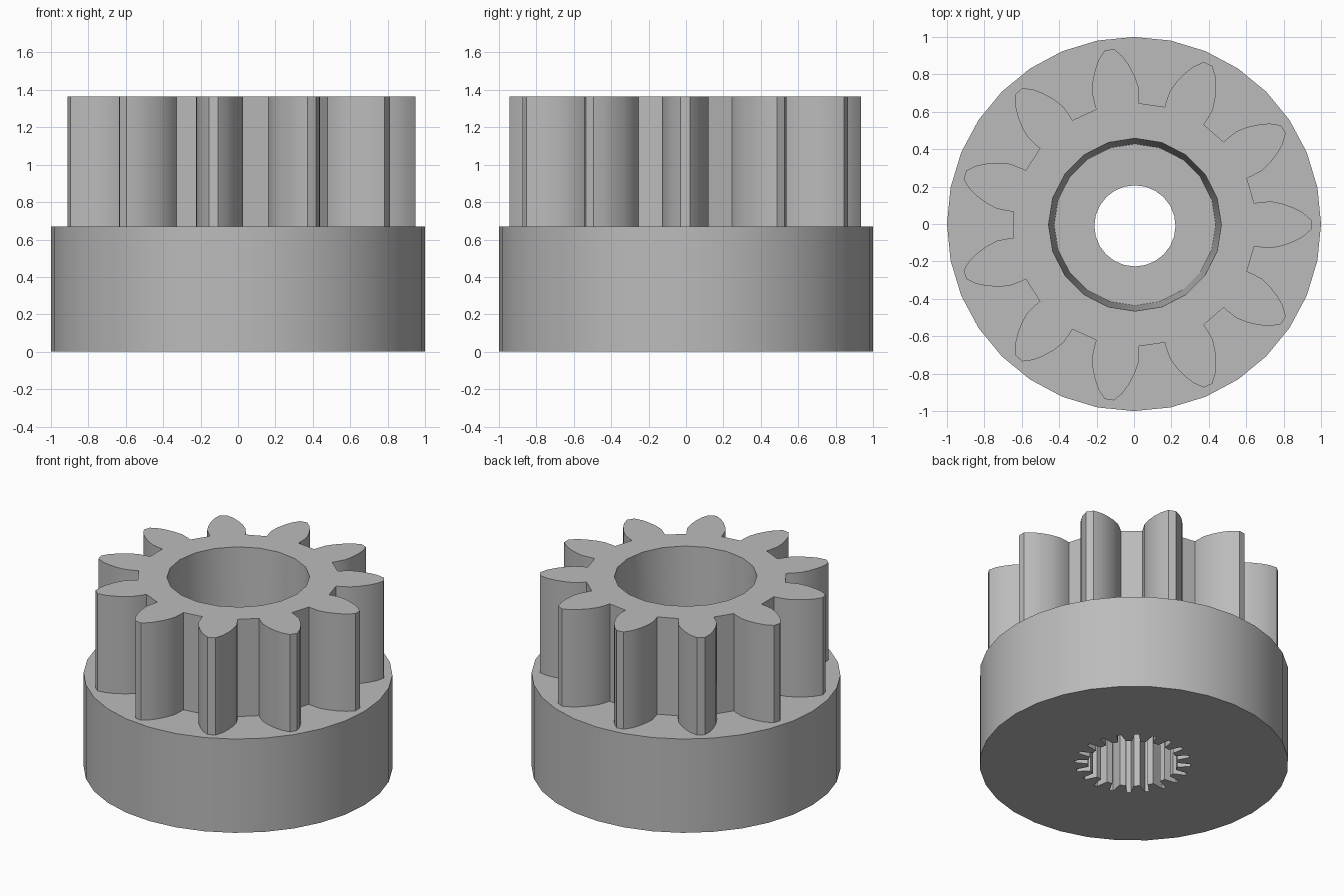
import bpy, bmesh, math

old = bpy.data.objects.get("Cube")
if old:
    bpy.data.objects.remove(old, do_unlink=True)

# One plain steel grey
steel = bpy.data.materials.new("steel grey")
grey = (0.5, 0.5, 0.5, 1)
steel.use_nodes = True
steel.diffuse_color = grey
steel.node_tree.nodes["Principled BSDF"].inputs["Base Color"].default_value = grey


def circle(radius, sides, cx=0.0, cy=0.0):
    step = math.tau / sides
    return [(cx + radius * math.cos(i * step), cy + radius * math.sin(i * step))
            for i in range(sides)]


def toothed(half_tooth, teeth, cx=0.0, cy=0.0):
    """Closed outline from half a tooth (radial, sideways), root to tip."""
    tooth = [(r, -t) for r, t in half_tooth] + list(reversed(half_tooth))
    outline = []
    for k in range(teeth):
        c, s = math.cos(k * math.tau / teeth), math.sin(k * math.tau / teeth)
        outline += [(cx + r * c - t * s, cy + r * s + t * c) for r, t in tooth]
    return outline


def ring(bm, outline, z):
    verts = [bm.verts.new((x, y, z)) for x, y in outline]
    n = len(verts)
    edges = [bm.edges.new((verts[i], verts[(i + 1) % n])) for i in range(n)]
    return verts, edges


def wall(bm, low, high):
    a, b = low[0], high[0]
    n = len(a)
    for i in range(n):
        j = (i + 1) % n
        bm.faces.new((a[i], a[j], b[j], b[i]))


def cap(bm, outer, inner, facing):
    bmesh.ops.triangle_fill(bm, use_beauty=True, edges=outer[1] + inner[1],
                            normal=(0, 0, facing))


def finish(bm, name):
    bmesh.ops.recalc_face_normals(bm, faces=bm.faces[:])
    mesh = bpy.data.meshes.new(name)
    bm.to_mesh(mesh)
    bm.free()
    mesh.materials.append(steel)
    obj = bpy.data.objects.new(name, mesh)
    bpy.context.collection.objects.link(obj)
    bpy.ops.object.select_all(action='DESELECT')
    obj.select_set(True)
    bpy.context.view_layer.objects.active = obj
    bpy.ops.object.shade_smooth_by_angle(angle=math.radians(25))


COLLAR_TOP, SPLINE_TOP, GEAR_TOP = 0.67, 0.5, 1.365

# Collar: round body, splined socket below, narrow shaft hole above
bm = bmesh.new()
rim = circle(1.0, 32)
spline = toothed([(0.29, 0.026), (0.375, 0.014)], 20, 0.005, -0.005)
shaft = circle(0.217, 24, 0.005, -0.01)
rim_low, rim_high = ring(bm, rim, 0), ring(bm, rim, COLLAR_TOP)
spl_low, spl_high = ring(bm, spline, 0), ring(bm, spline, SPLINE_TOP)
hole_low, hole_high = ring(bm, shaft, SPLINE_TOP), ring(bm, shaft, COLLAR_TOP)
wall(bm, rim_low, rim_high)
wall(bm, spl_low, spl_high)
wall(bm, hole_low, hole_high)
cap(bm, rim_low, spl_low, -1)
cap(bm, spl_high, hole_low, -1)
cap(bm, rim_high, hole_high, 1)
finish(bm, "collar")

# Pinion: eleven teeth around a slightly tapered bore
bm = bmesh.new()
half_tooth = [(0.64, 0.115), (0.67, 0.12), (0.73, 0.125), (0.79, 0.113),
              (0.85, 0.091), (0.9, 0.065), (0.945, 0.025)]
gear = toothed(half_tooth, 11, 0.003, -0.004)
gear_low, gear_high = ring(bm, gear, COLLAR_TOP), ring(bm, gear, GEAR_TOP)
bore_low = ring(bm, circle(0.432, 20, 0.005, -0.004), COLLAR_TOP)
bore_high = ring(bm, circle(0.462, 20, 0.005, -0.004), GEAR_TOP)
wall(bm, gear_low, gear_high)
wall(bm, bore_low, bore_high)
cap(bm, gear_high, bore_high, 1)
cap(bm, gear_low, bore_low, -1)
finish(bm, "pinion_gear")
